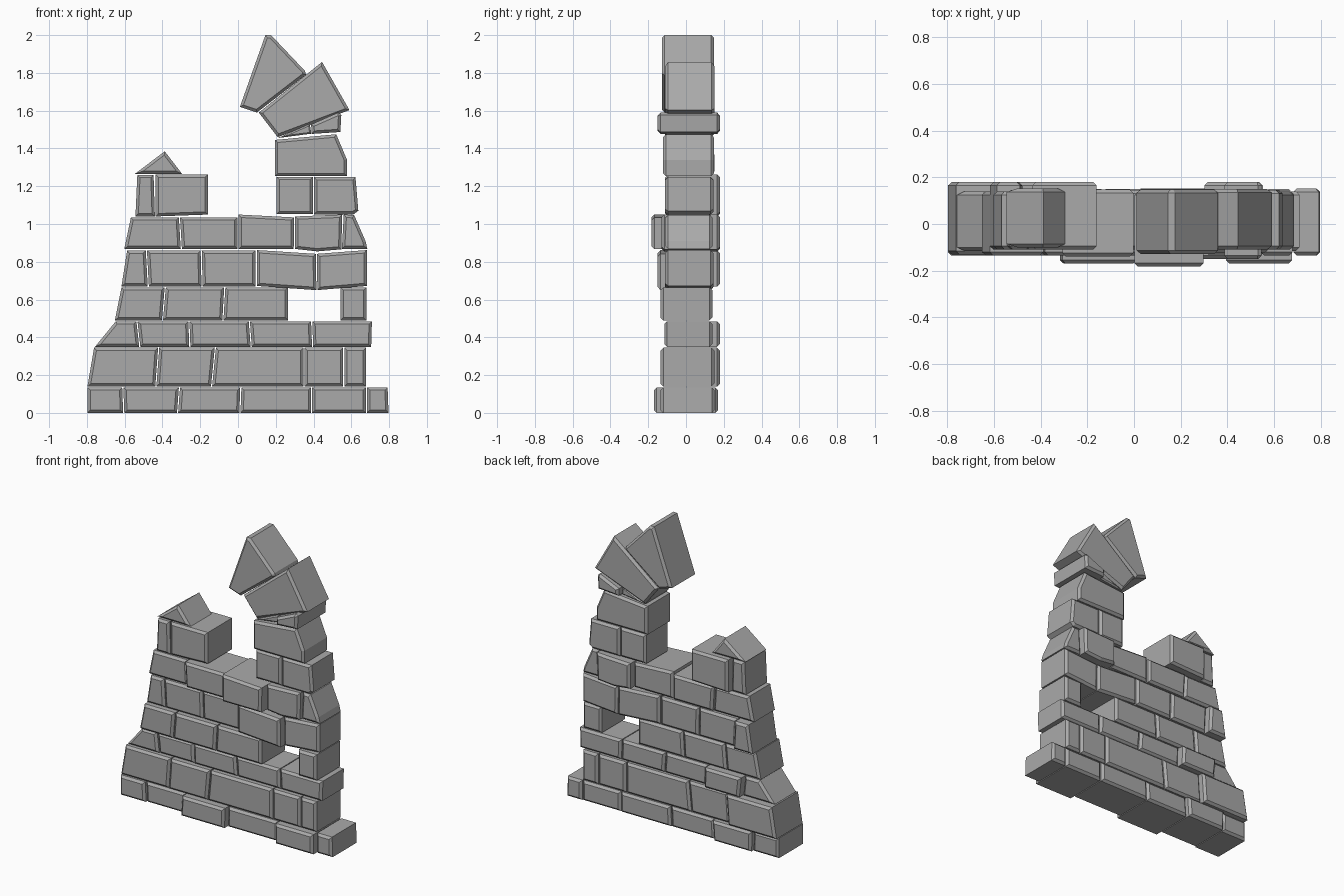
import bpy, bmesh

stone = bpy.data.materials.new("grey stone")
stone.diffuse_color = (0.40, 0.40, 0.40, 1)

FRONT, BACK = -0.125, 0.148


def block(name, outline, y=(FRONT, BACK), chamfer=0.015):
    """Stone with an x-z outline, chamfered around its front and back faces."""
    bm = bmesh.new()
    front = bm.faces.new([bm.verts.new((x, y[0], z)) for x, z in outline])
    back = bmesh.ops.extrude_face_region(bm, geom=[front])["geom"]
    for v in back:
        if isinstance(v, bmesh.types.BMVert):
            v.co.y = y[1]
    bmesh.ops.recalc_face_normals(bm, faces=bm.faces[:])
    rims = [e for e in bm.edges if abs(e.verts[0].co.y - e.verts[1].co.y) < 1e-5]
    bmesh.ops.bevel(bm, geom=rims, offset=chamfer, segments=1, affect='EDGES',
                    clamp_overlap=True)
    bmesh.ops.recalc_face_normals(bm, faces=bm.faces[:])
    me = bpy.data.meshes.new(name)
    bm.to_mesh(me)
    bm.free()
    me.materials.append(stone)
    ob = bpy.data.objects.new(name, me)
    bpy.context.collection.objects.link(ob)
    return ob


def course(name, z0, z1, joints, depths={}, y=(FRONT, BACK), skip=()):
    """Row of stones between joints given as (bottom x, top x)."""
    g = 0.003
    for i, (a, b) in enumerate(zip(joints, joints[1:])):
        if i in skip:
            continue
        block(f"{name}_stone_{i + 1}",
              [(a[0] + g, z0), (b[0] - g, z0), (b[1] - g, z1), (a[1] + g, z1)],
              depths.get(i, y))


# Wall courses, bottom to top
course("base_course", 0.0, 0.135,
       [(-.80, -.80), (-.605, -.61), (-.32, -.31), (.01, .015), (.39, .39),
        (.68, .68), (.80, .795)],
       {2: (-.17, BACK), 4: (-.17, BACK), 1: (FRONT, .17)}, y=(-.135, .152))
course("second_course", 0.14, 0.345,
       [(-.80, -.765), (-.435, -.42), (-.14, -.12), (.35, .35), (.56, .56), (.68, .68)],
       {0: (-.13, .18)}, y=(-.135, .15))
course("third_course", 0.35, 0.485,
       [(-.76, -.65), (-.52, -.535), (-.255, -.26), (.07, .06), (.395, .39), (.708, .712)],
       {1: (-.11, .18)}, y=(-.115, .14))
course("window_course", 0.49, 0.665,
       [(-.655, -.62), (-.40, -.385), (-.08, -.07), (.268, .268), (.54, .54), (.682, .682)],
       skip=(3,), y=(-.135, .14))

# Fifth course, with its last two stones forming a lintel
course("fifth_course", 0.67, 0.86,
       [(-.62, -.59), (-.475, -.485), (-.19, -.195), (.095, .095)],
       {0: (-.11, .18)}, y=(-.11, .145))
block("lintel_left", [(.1, .672), (.415, .65), (.412, .842), (.1, .862)], (-.15, .145))
block("lintel_right", [(.42, .65), (.682, .672), (.682, .862), (.418, .842)], (-.11, .145))

# Sixth course
course("sixth_course", 0.868, 1.035,
       [(-.605, -.57), (-.30, -.31), (0, 0)], {1: (-.14, .148)}, y=(-.11, .14))
block("sixth_course_centre", [(.003, .868), (.295, .868), (.297, 1.035), (.003, 1.05)],
      (-.183, .14))
block("sixth_course_lintel",
      [(.302, .868), (.42, .855), (.547, .866), (.552, 1.05), (.302, 1.04)], (-.13, .18))
block("sixth_course_end", [(.55, .868), (.685, .868), (.675, .91), (.615, 1.047), (.56, 1.05)],
      (-.11, .14))

# Left battlement
block("left_battlement_end", [(-.543, 1.04), (-.44, 1.04), (-.447, 1.26), (-.533, 1.26)],
      (-.11, .145))
block("left_battlement", [(-.436, 1.04), (-.16, 1.05), (-.16, 1.262), (-.436, 1.262)],
      (-.11, .18))
block("left_cap", [(-.545, 1.266), (-.295, 1.264), (-.388, 1.385)], (-.10, .152))

# Right tower
block("tower_lower_left", [(.205, 1.052), (.397, 1.052), (.397, 1.25), (.205, 1.25)],
      (-.11, .145))
block("tower_lower_right",
      [(.402, 1.05), (.61, 1.05), (.637, 1.07), (.622, 1.248), (.402, 1.248)], (-.11, .145))
block("tower_upper",
      [(.195, 1.253), (.577, 1.253), (.577, 1.34), (.52, 1.475), (.195, 1.445)], (-.122, .147))

# Wedge shims under the arch stones
block("shim_left", [(.21, 1.455), (.388, 1.478), (.38, 1.53)], (-.11, .14), 0.008)
block("shim_right", [(.39, 1.477), (.542, 1.487), (.547, 1.578), (.53, 1.59), (.387, 1.527)],
      (-.15, .18))

# Broken arch stones
block("arch_stone_lower", [(.11, 1.59), (.21, 1.46), (.59, 1.603), (.445, 1.858)],
      (-.11, .15))
block("arch_stone_upper",
      [(.01, 1.62), (.10, 1.59), (.36, 1.79), (.355, 1.81), (.175, 2.0), (.145, 2.0)],
      (-.128, .148))
